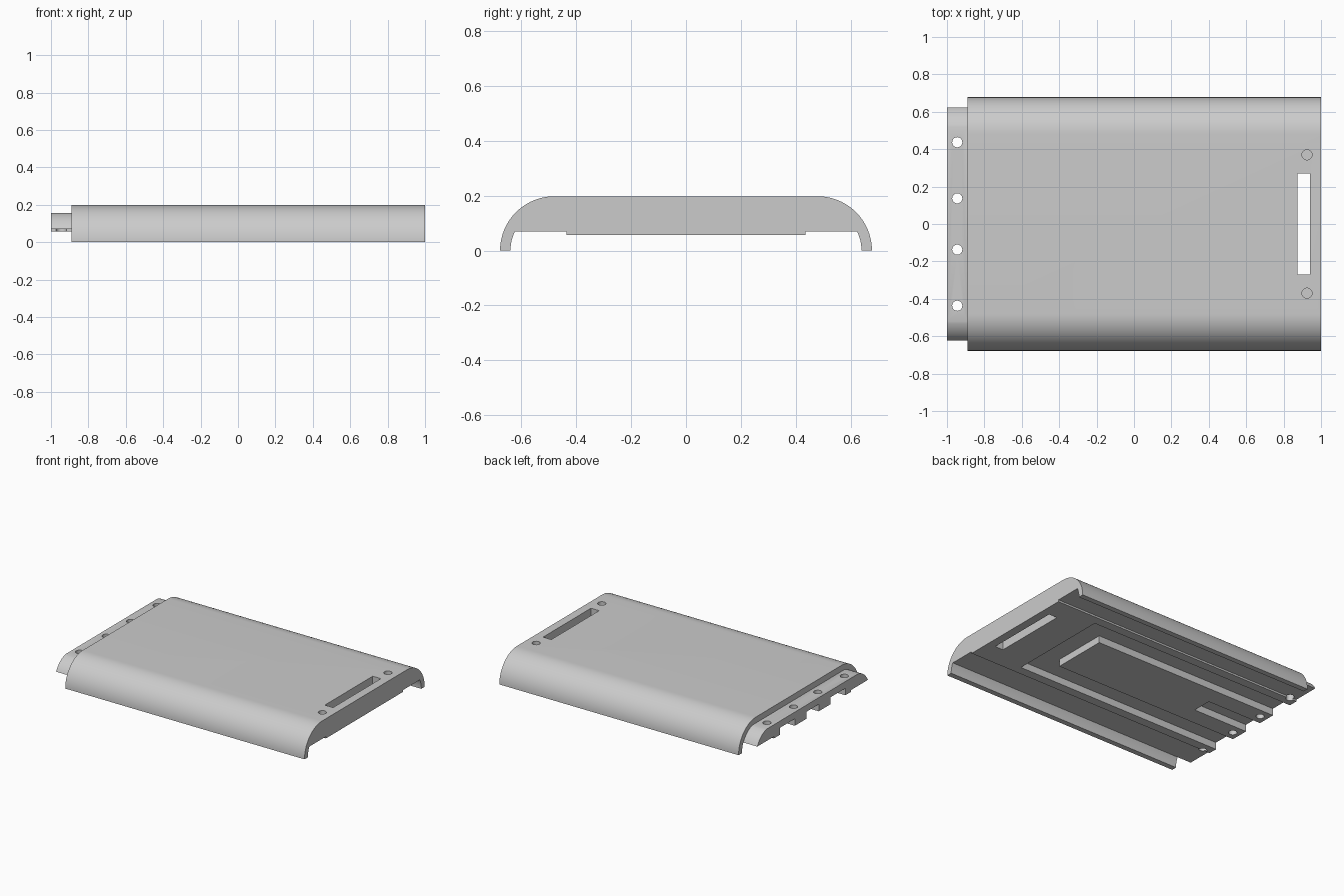
import bpy
import bmesh
from math import sin, cos, asin, pi

cube = bpy.data.objects.get("Cube")
if cube:
    bpy.data.objects.remove(cube, do_unlink=True)

# Single grey plastic
grey = bpy.data.materials.new("light_grey")
grey.use_nodes = True
colour = (0.6, 0.6, 0.6, 1)
grey.diffuse_color = colour
grey.node_tree.nodes["Principled BSDF"].inputs["Base Color"].default_value = colour

CENTRE = 0.48    # y of the rounded edge's centre
OUTER = 0.198    # radius of the outer skin
INNER = 0.16     # radius of the inner skin
STEP_Z, BASE_Z, POCKET_Z = 0.07, 0.057, 0.107
TONGUE_TOP = 0.155
SHOULDER = -0.89


def add_object(name, bm):
    bmesh.ops.recalc_face_normals(bm, faces=bm.faces)
    mesh = bpy.data.meshes.new(name)
    bm.to_mesh(mesh)
    bm.free()
    obj = bpy.data.objects.new(name, mesh)
    mesh.materials.append(grey)
    bpy.context.collection.objects.link(obj)
    return obj


def extrude_profile(name, half, x0, x1):
    """Mirror a half profile of (y, z) points and extrude it along x."""
    outline = half + [(-y, z) for y, z in reversed(half)]
    bm = bmesh.new()
    face = bm.faces.new([bm.verts.new((x0, y, z)) for y, z in outline])
    new = bmesh.ops.extrude_face_region(bm, geom=[face])["geom"]
    verts = [v for v in new if isinstance(v, bmesh.types.BMVert)]
    bmesh.ops.translate(bm, verts=verts, vec=(x1 - x0, 0, 0))
    return add_object(name, bm)


def box(name, x0, x1, y0, y1, z0, z1):
    bm = bmesh.new()
    bmesh.ops.create_cube(bm, size=1)
    for v in bm.verts:
        v.co = (x1 if v.co.x > 0 else x0, y1 if v.co.y > 0 else y0,
                z1 if v.co.z > 0 else z0)
    return add_object(name, bm)


def drill(name, x, y, z0, z1, radius=0.027):
    bm = bmesh.new()
    bmesh.ops.create_cone(bm, cap_ends=True, segments=32, radius1=radius,
                          radius2=radius, depth=z1 - z0)
    bmesh.ops.translate(bm, verts=bm.verts, vec=(x, y, (z0 + z1) / 2))
    return add_object(name, bm)


def combine(target, tool, operation):
    mod = target.modifiers.new("combine", "BOOLEAN")
    mod.operation, mod.solver, mod.object = operation, "EXACT", tool
    bpy.context.view_layer.objects.active = target
    bpy.ops.object.modifier_apply(modifier=mod.name)
    bpy.data.objects.remove(tool, do_unlink=True)


def arc(radius, start, end, steps):
    angles = [start + (end - start) * i / steps for i in range(steps + 1)]
    return [(CENTRE + radius * cos(a), radius * sin(a)) for a in angles]


# Underside shared by the shell and the tongue
underside = [(0.435, BASE_Z), (0.435, STEP_Z)]
lip = asin(STEP_Z / INNER)

# Rounded shell with side rims
shell_half = underside + arc(INNER, lip, 0, 6) + arc(OUTER, 0, pi / 2, 20)
body = extrude_profile("cover_shell", shell_half, SHOULDER, 1)

# Lower tongue at the left-hand end
tongue_half = underside + arc(INNER, lip, asin(TONGUE_TOP / INNER), 10)
combine(body, extrude_profile("tongue", tongue_half, -1, SHOULDER + 0.04), "UNION")

# Underside pocket: a U-shaped channel around a central island
pocket = box("pocket_cutter", -1.1, 0.64, -0.37, 0.37, -0.1, POCKET_Z)
island = box("island", -1.2, 0.46, -0.2, 0.2, -0.2, POCKET_Z + 0.1)
combine(pocket, island, "DIFFERENCE")
combine(body, pocket, "DIFFERENCE")

# Notch splitting the island's end into two prongs
notch = box("notch_cutter", -1.1, -0.57, -0.07, 0.07, -0.1, POCKET_Z)
combine(body, notch, "DIFFERENCE")

# Strap slot
combine(body, box("slot_cutter", 0.875, 0.94, -0.27, 0.27, -0.1, 0.4), "DIFFERENCE")

# Through holes in the tongue and blind holes beside the slot
for side in (-1, 1):
    for y in (0.137, 0.437):
        combine(body, drill("tongue_hole", -0.945, side * y, -0.1, 0.4), "DIFFERENCE")
    combine(body, drill("blind_hole", 0.925, side * 0.37, 0.1, 0.4), "DIFFERENCE")

# Smooth curves, sharp edges
bpy.ops.object.select_all(action="DESELECT")
body.select_set(True)
bpy.context.view_layer.objects.active = body
bpy.ops.object.shade_smooth_by_angle(angle=pi / 6)
